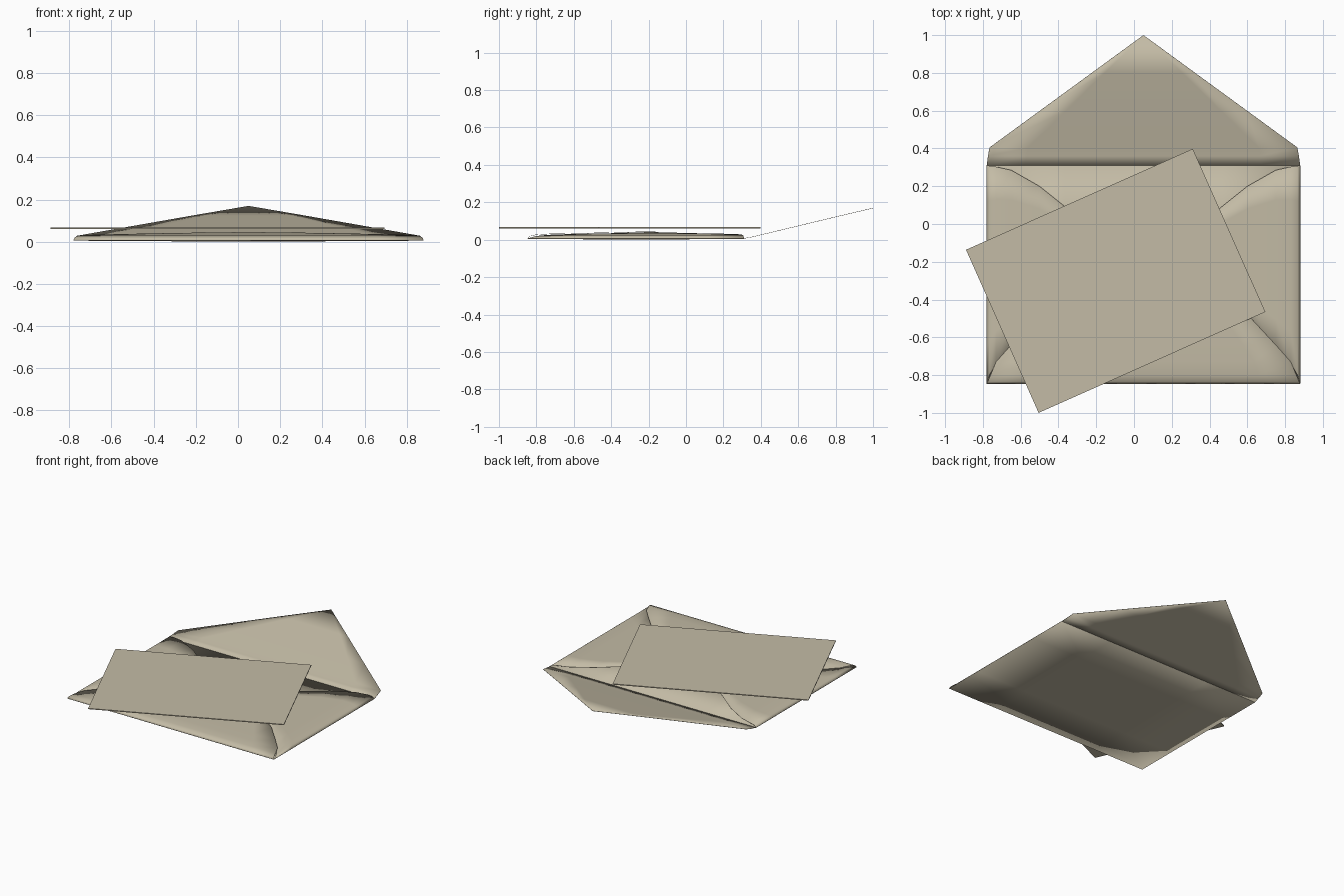
import bpy, bmesh, math

if "Cube" in bpy.data.objects:
    bpy.data.objects.remove(bpy.data.objects["Cube"])

paper = bpy.data.materials.new("tan_paper")
paper.diffuse_color = (0.55, 0.50, 0.38, 1)
paper.use_nodes = True
paper.node_tree.nodes["Principled BSDF"].inputs["Base Color"].default_value = paper.diffuse_color
CX = 0.05          # envelope centre line
HW = 0.83          # envelope half width


def sheet(name, rows, thickness=0.002):
    """Loft a thin paper sheet through rows of equal point counts."""
    bm = bmesh.new()
    vs = [[bm.verts.new(p) for p in row] for row in rows]
    for a, b in zip(vs, vs[1:]):
        for i in range(len(a) - 1):
            bm.faces.new((a[i], a[i + 1], b[i + 1], b[i]))
    bmesh.ops.remove_doubles(bm, verts=bm.verts, dist=1e-5)
    bm.normal_update()
    for f in bm.faces:
        if f.normal.z < 0:
            f.normal_flip()
    me = bpy.data.meshes.new(name)
    bm.to_mesh(me)
    bm.free()
    me.materials.append(paper)
    ob = bpy.data.objects.new(name, me)
    bpy.context.collection.objects.link(ob)
    bpy.context.view_layer.objects.active = ob
    ob.select_set(True)
    bpy.ops.object.shade_smooth_by_angle(angle=math.radians(40))
    ob.select_set(False)
    mod = ob.modifiers.new("paper_thickness", 'SOLIDIFY')
    mod.thickness = thickness
    mod.offset = 1
    return ob


def across(y0, y1, x, z, n=6):
    return [(x, y0 + (y1 - y0) * i / n, z) for i in range(n + 1)]


# back panel, sagging slightly in the middle
sheet("back_panel", [[(CX + HW * u, y, 0.005 * max(abs(u), abs(y + 0.267) / 0.578))
                      for u in (-1, -0.5, 0, 0.5, 1)]
                     for y in (-0.845, -0.55, -0.267, 0.02, 0.31)])

# side flaps: inset from edge, lower y, upper y, height
side = [(0, -0.845, 0.31, 0.006), (0.015, -0.80, 0.308, 0.018),
        (0.05, -0.74, 0.303, 0.024), (0.13, -0.66, 0.285, 0.027),
        (0.28, -0.52, 0.20, 0.030), (0.43, -0.42, 0.08, 0.032),
        (0.60, -0.32, -0.04, 0.035), (0.75, -0.22, -0.15, 0.038)]
for s, name in ((-1, "left_side_flap"), (1, "right_side_flap")):
    sheet(name, [across(lo, hi, CX + s * (HW - d), z) for d, lo, hi, z in side])

# bottom flap: y, half width, height
bottom = [(-0.845, 0.83, 0.006), (-0.835, 0.825, 0.018), (-0.80, 0.81, 0.026),
          (-0.73, 0.78, 0.030), (-0.64, 0.70, 0.032), (-0.50, 0.57, 0.035),
          (-0.30, 0.31, 0.040), (-0.14, 0.07, 0.043), (-0.10, 0.02, 0.043)]
sheet("bottom_flap", [[(CX + w * i / 4, y, z) for i in range(-4, 5)]
                      for y, w, z in bottom])

# open top flap with its hinge strip
top = [(0.31, 0.83, 0.006), (0.36, 0.823, 0.015), (0.405, 0.815, 0.026),
       (0.60, 0.548, 0.073), (0.80, 0.274, 0.121), (1.0, 0, 0.168)]
sheet("top_flap", [[(CX + w * i / 4, y, z) for i in range(-4, 5)]
                   for y, w, z in top])

# letter card lying across the envelope
bpy.ops.mesh.primitive_cube_add(size=1, location=(-0.097, -0.301, 0.064),
                                rotation=(0, 0, math.radians(24)))
card = bpy.context.object
card.name = "letter_card"
card.scale = (1.314, 0.945, 0.006)
card.data.materials.append(paper)
